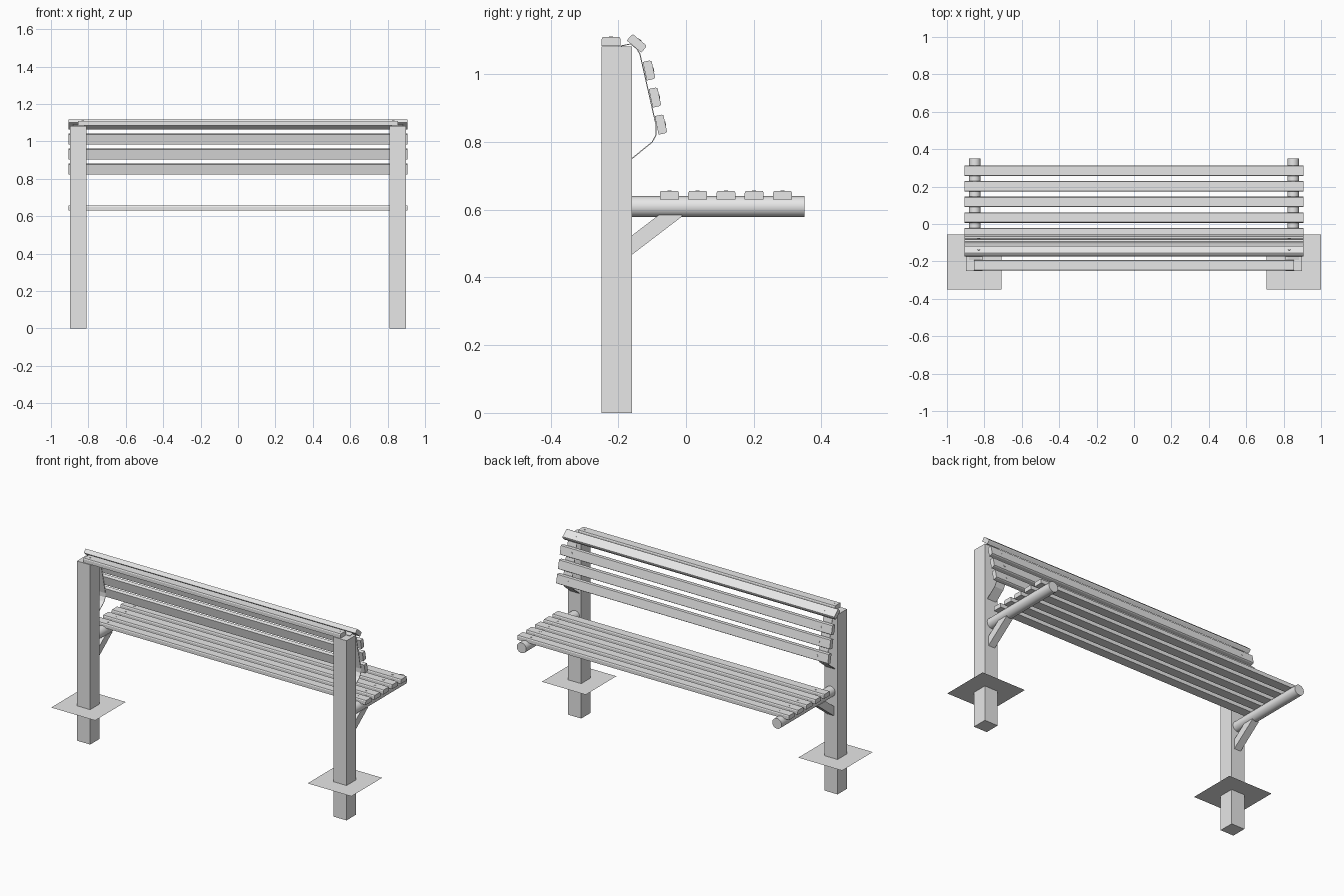
import bpy
import bmesh
from math import sin, cos, radians, pi
from mathutils import Vector, Matrix

cube = bpy.data.objects.get("Cube")
if cube:
    bpy.data.objects.remove(cube, do_unlink=True)

grey = bpy.data.materials.new("plain grey")
grey.use_nodes = True
colour = (0.8, 0.8, 0.8, 1)
grey.diffuse_color = colour
grey.node_tree.nodes["Principled BSDF"].inputs["Base Color"].default_value = colour


def finish(name, bm, solid=True):
    """Turn a bmesh into a named grey object."""
    if solid:
        bmesh.ops.recalc_face_normals(bm, faces=bm.faces)
    mesh = bpy.data.meshes.new(name)
    bm.to_mesh(mesh)
    bm.free()
    mesh.materials.append(grey)
    obj = bpy.data.objects.new(name, mesh)
    bpy.context.collection.objects.link(obj)
    return obj


def prism(name, profile, x0, x1):
    """Extrude a side profile of (y, z) points from x0 to x1."""
    bm = bmesh.new()
    face = bm.faces.new([bm.verts.new((x0, y, z)) for y, z in profile])
    new = bmesh.ops.extrude_face_region(bm, geom=[face])["geom"]
    verts = [v for v in new if isinstance(v, bmesh.types.BMVert)]
    bmesh.ops.translate(bm, verts=verts, vec=(x1 - x0, 0, 0))
    return finish(name, bm)


def cylinder(name, radius, depth, matrix, sides):
    bm = bmesh.new()
    bmesh.ops.create_cone(bm, cap_ends=True, segments=sides, radius1=radius,
                          radius2=radius, depth=depth, matrix=matrix)
    return finish(name, bm)


SLAT_W, SLAT_T, CHAMFER = 0.056, 0.026, 0.006
POST_X, RAIL_X, SCREW_X = 0.854, 0.851, 0.83


def slat(name, y, z, tilt, half_length):
    """Slat with its outer edges chamfered; tilt turns its outer face toward +y."""
    w, t, c = SLAT_W / 2, SLAT_T / 2, CHAMFER
    section = [(-w, -t), (w, -t), (w, t - c), (w - c / 2, t), (c / 2 - w, t), (-w, t - c)]
    a = radians(tilt)
    profile = [(y + u * cos(a) + v * sin(a), z - u * sin(a) + v * cos(a)) for u, v in section]
    prism(name, profile, -half_length, half_length)
    # screw heads on the outer face
    head = Vector((0, y + t * sin(a), z + t * cos(a)))
    for side, s in (("left", 1), ("right", -1)):
        place = Matrix.Translation(head + Vector((s * SCREW_X, 0, 0))) @ Matrix.Rotation(-a, 4, "X")
        cylinder(name + "_screw_" + side, 0.006, 0.003, place, 10)


# Seat slats
for i in range(5):
    slat(f"seat_slat_{i + 1}", -0.049 + i * 0.0835, 0.643, 0, 0.905)

# Backrest slats, the angled shoulder slat and the top cap slat
for i in range(3):
    slat(f"back_slat_{i + 1}", -0.074 - i * 0.0175, 0.852 + i * 0.08, 78, 0.905)
slat("shoulder_slat", -0.145, 1.092, 40, 0.905)
slat("top_slat", -0.221, 1.097, 0, 0.856)

# Bent flat strip that carries the backrest
strip = [(-0.16, 0.751), (-0.10, 0.80), (-0.088, 0.822), (-0.088, 0.848),
         (-0.136, 1.06), (-0.145, 1.075), (-0.163, 1.09), (-0.192, 1.084)]

for side, s in (("left", 1), ("right", -1)):
    # Post
    prism("post_" + side, [(-0.25, 0), (-0.16, 0), (-0.16, 1.082), (-0.25, 1.082)],
          s * POST_X - 0.044, s * POST_X + 0.044)

    # Round seat arm
    turn = Matrix.Translation((s * RAIL_X, 0.095, 0.609)) @ Matrix.Rotation(pi / 2, 4, "X")
    arm = cylinder("seat_arm_" + side, 0.031, 0.51, turn, 32)
    bpy.ops.object.select_all(action="DESELECT")
    arm.select_set(True)
    bpy.context.view_layer.objects.active = arm
    bpy.ops.object.shade_smooth_by_angle()

    # Diagonal brace under the arm
    prism("brace_" + side, [(-0.16, 0.467), (-0.012, 0.58), (-0.012, 0.585),
                            (-0.08, 0.585), (-0.16, 0.524)],
          s * RAIL_X - 0.022, s * RAIL_X + 0.022)

    # Backrest strip
    bm = bmesh.new()
    rows = [[bm.verts.new((s * RAIL_X + dx, y, z)) for dx in (-0.03, 0.03)] for y, z in strip]
    for (a, b), (c, d) in zip(rows, rows[1:]):
        bm.faces.new((a, b, d, c))
    obj = finish("back_strip_" + side, bm, solid=False)
    thick = obj.modifiers.new("thickness", "SOLIDIFY")
    thick.thickness = 0.003
    thick.offset = 0

    # Flat ground plate around the buried post foot
    bm = bmesh.new()
    bmesh.ops.create_grid(bm, x_segments=1, y_segments=1, size=0.146,
                          matrix=Matrix.Translation((s * POST_X, -0.203, 0.21)))
    finish("ground_plate_" + side, bm, solid=False)
